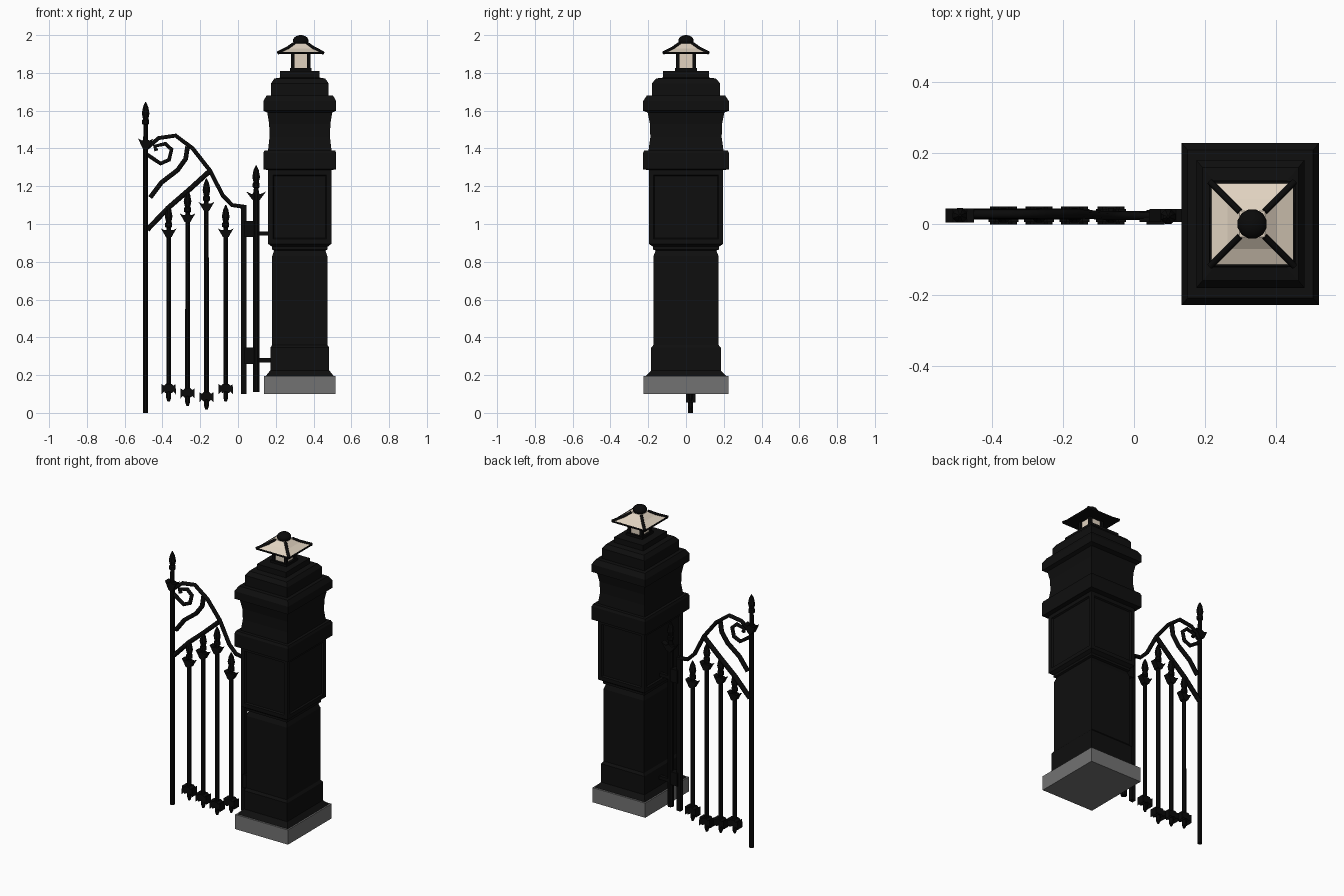
import bpy, bmesh, math

if "Cube" in bpy.data.objects:
    bpy.data.objects.remove(bpy.data.objects["Cube"])

def mat(name, c):
    m = bpy.data.materials.new(name)
    m.diffuse_color = (*c, 1)
    m.use_nodes = True
    m.node_tree.nodes["Principled BSDF"].inputs["Base Color"].default_value = m.diffuse_color
    return m

PAINT = mat("black_paint", (0.0045, 0.0045, 0.0045))
IRON = mat("black_iron", (0.003, 0.003, 0.003))
STONE = mat("grey_stone", (0.17, 0.17, 0.17))
GLASS = mat("cream_glass", (0.75, 0.65, 0.53))
PX, GY = 0.327, 0.024   # pillar centre in x, gate plane in y

def finish(bm, name, m, loc=(0, 0, 0), smooth=False):
    bmesh.ops.recalc_face_normals(bm, faces=bm.faces)
    me = bpy.data.meshes.new(name)
    bm.to_mesh(me)
    bm.free()
    ob = bpy.data.objects.new(name, me)
    bpy.context.collection.objects.link(ob)
    me.materials.append(m)
    ob.location = loc
    for p in me.polygons:
        p.use_smooth = smooth
    return ob

def loft(bm, rings):
    rows = [[bm.verts.new(p) for p in r] for r in rings]
    n = len(rows[0])
    for a, b in zip(rows, rows[1:]):
        for i in range(n):
            bm.faces.new((a[i], a[(i + 1) % n], b[(i + 1) % n], b[i]))
    bm.faces.new(rows[0])
    bm.faces.new(rows[-1])

def square_stack(name, prof, m, loc, ratio=1.0, panels=()):
    """Stack of rectangular rings from (half width, z); panels are recessed on given z centres."""
    bm = bmesh.new()
    loft(bm, [[(sx * h, sy * h * ratio, z) for sx, sy in ((-1, -1), (1, -1), (1, 1), (-1, 1))] for h, z in prof])
    bmesh.ops.recalc_face_normals(bm, faces=bm.faces)
    for zc in panels:
        fs = [f for f in bm.faces if abs(f.normal.z) < 0.1 and abs(f.calc_center_median().z - zc) < 0.02]
        bmesh.ops.inset_individual(bm, faces=fs, thickness=0.035, depth=0)
        bmesh.ops.inset_individual(bm, faces=fs, thickness=0.008, depth=-0.01)
    return finish(bm, name, m, loc)

def lathe(name, prof, m, loc, n=8, smooth=False):
    bm = bmesh.new()
    loft(bm, [[(r * math.cos(2 * math.pi * (i + .5) / n), r * math.sin(2 * math.pi * (i + .5) / n), z)
               for i in range(n)] for r, z in prof])
    return finish(bm, name, m, loc, smooth)

def box(name, x, y, z, m):
    bm = bmesh.new()
    loft(bm, [[(x[0], y[0], k), (x[1], y[0], k), (x[1], y[1], k), (x[0], y[1], k)] for k in z])
    return finish(bm, name, m)

def plate(name, half, m, loc, depth=0.036):
    """Mirrored outline in x-z, extruded along y."""
    pts = half + [(-x, z) for x, z in reversed(half) if x > 0]
    bm = bmesh.new()
    loft(bm, [[(x, y, z) for x, z in pts] for y in (-depth / 2, depth / 2)])
    return finish(bm, name, m, loc)

def rod(name, pts, r, m, closed=False):
    cu = bpy.data.curves.new(name, 'CURVE')
    cu.dimensions = '3D'
    cu.bevel_depth, cu.bevel_resolution, cu.use_fill_caps = r, 1, True
    s = cu.splines.new('POLY')
    s.points.add(len(pts) - 1)
    for p, q in zip(s.points, pts):
        p.co = (*q, 1)
    s.use_cyclic_u = closed
    cu.materials.append(m)
    ob = bpy.data.objects.new(name, cu)
    bpy.context.collection.objects.link(ob)
    bpy.ops.object.select_all(action='DESELECT')
    ob.select_set(True)
    bpy.context.view_layer.objects.active = ob
    bpy.ops.object.convert(target='MESH')
    return ob

# Pillar: stone footing and moulded shaft
square_stack("footing", [(.19, .1), (.19, .195)], STONE, (PX, 0, 0), 1.18)
square_stack("pillar", [
    (.18, .195), (.156, .225), (.156, .345), (.146, .36), (.146, .83), (.136, .86), (.148, .865), (.148, .88),
    (.167, .895), (.167, 1.285), (.193, 1.29), (.193, 1.375), (.187, 1.39), (.168, 1.39), (.16, 1.46),
    (.162, 1.53), (.172, 1.59), (.193, 1.60), (.193, 1.65), (.176, 1.68), (.152, 1.68), (.152, 1.745),
    (.135, 1.77), (.104, 1.775), (.104, 1.81)], PAINT, (PX, 0, 0), 1.18, panels=(1.09,))

# Lantern: panes, corner posts, hipped roof, ribs and ball
LX = 0.332
square_stack("lantern_base", [(.058, 1.81), (.058, 1.825)], IRON, (LX, 0, 0))
square_stack("lantern_glass", [(.042, 1.825), (.042, 1.905)], GLASS, (LX, 0, 0))
for sx in (-1, 1):
    for sy in (-1, 1):
        c = (LX + sx * .043, sy * .043)
        box("lantern_post", (c[0] - .009, c[0] + .009), (c[1] - .009, c[1] + .009), (1.82, 1.905), IRON)
        rod("roof_rib", [(LX + sx * h, sy * h, z) for h, z in ((.119, 1.906), (.07, 1.931), (.035, 1.955))], .009, IRON)
square_stack("lantern_roof", [(.116, 1.908), (.07, 1.929), (.036, 1.955)], GLASS, (LX, 0, 0))
square_stack("roof_soffit", [(.117, 1.9), (.117, 1.907)], IRON, (LX, 0, 0))
rod("roof_eave", [(LX + a * .117, b * .117, 1.905) for a, b in ((-1, -1), (1, -1), (1, 1), (-1, 1))], .006, IRON, True)
lathe("lantern_ball", [(.03, 1.945)] + [(.043 * math.cos(a), 1.971 + .029 * math.sin(a))
      for a in (-.6, -.2, .2, .6, 1.0, 1.4)], IRON, (LX, 0, 0), 12, True)

# Gate pickets: spear head on top, leaf collars near both ends
UP_LEAF = [(0, -.03), (.016, -.024), (.024, -.008), (.042, .022), (.022, .012), (0, .018)]
LOW_LEAF = [(0, -.012), (.018, -.022), (.024, -.012), (.038, -.028), (.037, .026), (.024, .018), (.014, .028), (0, .028)]

def spear(t):
    return [(.013, t - .12), (.02, t - .115), (.02, t - .095), (.015, t - .09), (.022, t - .06), (.015, t - .025), (.003, t)]

for x, bottom, top in ((-.367, .06, 1.10), (-.267, .037, 1.18), (-.167, .017, 1.24), (-.065, .06, 1.10)):
    lathe("picket", [(.007, bottom), (.014, bottom + .02), (.014, bottom + .05), (.022, bottom + .06),
                     (.022, bottom + .085), (.0135, bottom + .095)] + spear(top), IRON, (x, GY, 0))
    plate("picket_top_leaf", UP_LEAF, IRON, (x, GY, top - .145))
    plate("picket_bottom_leaf", LOW_LEAF, IRON, (x, GY, bottom + .066), .05)

# Gate posts and hinge post
lathe("latch_post", [(.0145, 0), (.0145, 1.40), (.02, 1.41), (.014, 1.43)] + spear(1.645), IRON, (-.489, GY, 0))
plate("latch_post_leaf", [(0, -.03), (.016, -.02), (.04, .032), (.02, .022), (0, .03)], IRON, (-.489, GY, 1.42), .04)
box("gate_stile", (.016, .044), (GY - .018, GY + .01), (.1, 1.1), IRON)
lathe("hinge_post", [(.019, .11)] + [(.019, 1.15)] + spear(1.31), IRON, (.096, GY - .004, 0))
plate("hinge_post_leaf", [(0, -.03), (.018, -.024), (.053, .022), (.022, .008), (0, .02)], IRON, (.096, GY, 1.15))
for z in (.97, .30):
    box("hinge_block", (.035, .085), (GY - .026, GY + .016), (z - .04, z + .045), IRON)
    box("hinge_arm", (.09, .2), (GY - .014, GY + .008), (z - .032, z - .01), IRON)

# Scrollwork along the top of the gate
SCROLLS = {
    "top_scroll": (.0125, [(.04, 1.09), (-.03, 1.10), (-.08, 1.15), (-.15, 1.285), (-.24, 1.40), (-.33, 1.468),
                           (-.42, 1.455), (-.485, 1.40)]),
    "curl": (.0125, [(-.485, 1.37), (-.41, 1.32), (-.365, 1.34), (-.352, 1.395), (-.385, 1.425), (-.44, 1.412), (-.432, 1.388)]),
    "inner_scroll": (.0145, [(-.267, 1.41), (-.277, 1.345), (-.32, 1.285), (-.405, 1.22), (-.465, 1.14)]),
    "diagonal_brace": (.0155, [(-.48, .97), (-.37, 1.085), (-.26, 1.18), (-.15, 1.28)]),
}
for name, (r, pts) in SCROLLS.items():
    rod(name, [(x, GY + (.004 if x < -.1 else 0), z) for x, z in pts], r, IRON)
